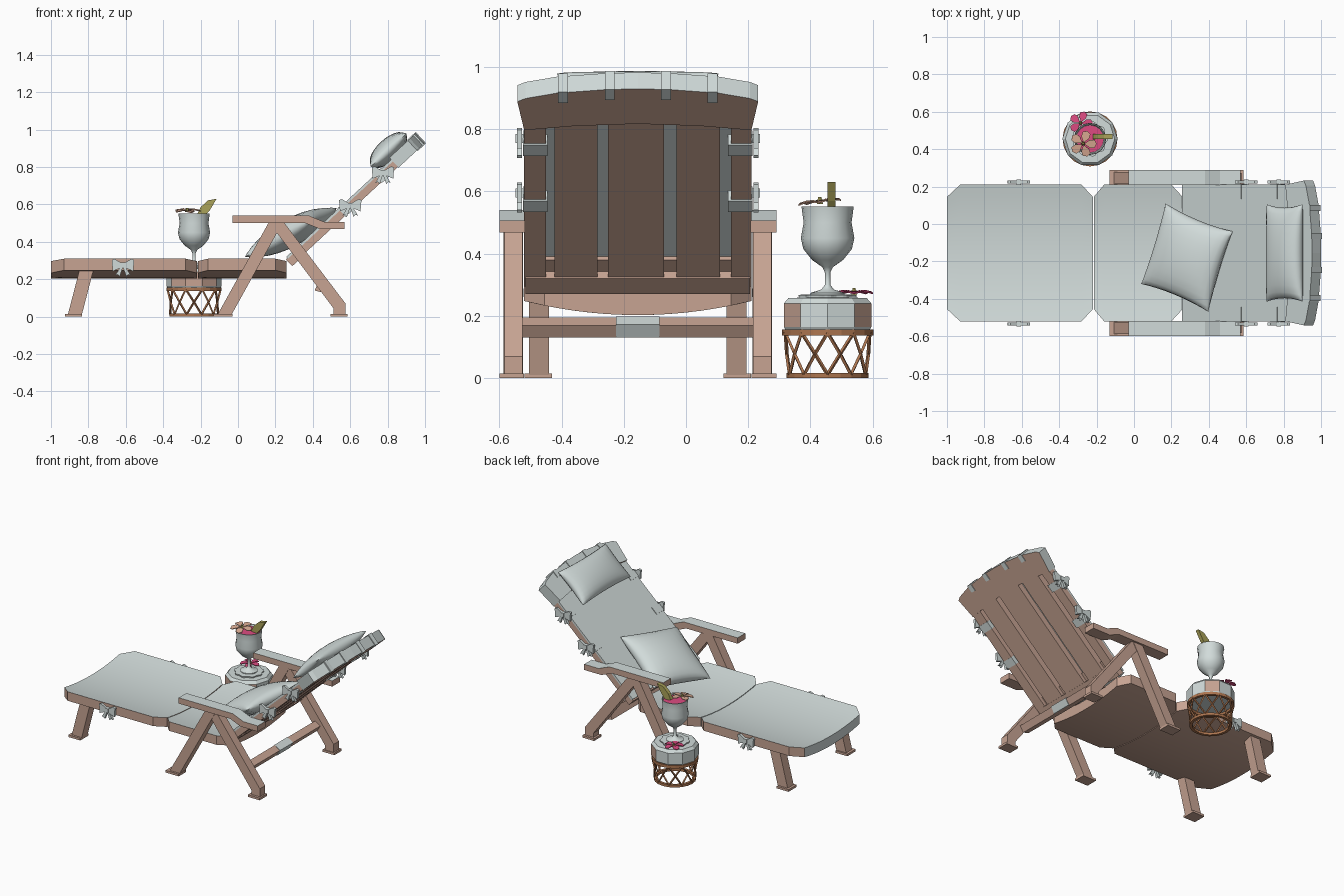
import bpy, bmesh, math
from mathutils import Vector, Matrix

if "Cube" in bpy.data.objects:
    bpy.data.objects.remove(bpy.data.objects["Cube"])


def colour(name, r, g, b):
    m = bpy.data.materials.new(name)
    m.diffuse_color = (r, g, b, 1)
    m.use_nodes = True
    m.node_tree.nodes["Principled BSDF"].inputs["Base Color"].default_value = m.diffuse_color
    return m


WHITE = colour("pale_cloth", 0.64, 0.71, 0.70)
WOOD = colour("wood", 0.57, 0.37, 0.29)
RATTAN = colour("rattan", 0.42, 0.18, 0.08)
PINK = colour("pink_petal", 0.72, 0.07, 0.22)
PEACH = colour("peach_petal", 0.72, 0.42, 0.30)
OLIVE = colour("yellow_green", 0.40, 0.36, 0.10)
Y0 = -0.155                                   # centre line of the lounger
U, N, P0 = Vector((0.733, 0, 0.68)), Vector((-0.68, 0, 0.733)), Vector((0.29, 0, 0.27))


def side(p, q, d):                            # x, z profile extruded across y
    return Vector((p, Y0 + d, q))


def back(u, y, v):                            # frame of the tilted backrest
    return P0 + U * u + N * v + Vector((0, Y0 + y, 0))


def finish(name, bm, mats, rule=None, smooth=None):
    bmesh.ops.recalc_face_normals(bm, faces=bm.faces)
    for f in bm.faces:
        if rule:
            f.material_index = rule(f.normal, f.calc_center_median())
    me = bpy.data.meshes.new(name)
    bm.to_mesh(me)
    bm.free()
    for m in mats:
        me.materials.append(m)
    ob = bpy.data.objects.new(name, me)
    bpy.context.collection.objects.link(ob)
    if smooth:
        bpy.ops.object.select_all(action='DESELECT')
        ob.select_set(True)
        bpy.context.view_layer.objects.active = ob
        bpy.ops.object.shade_smooth_by_angle(angle=math.radians(smooth))
    return ob


def add_prism(bm, pts, d0, d1, place):
    a = [bm.verts.new(place(p, q, d0)) for p, q in pts]
    b = [bm.verts.new(place(p, q, d1)) for p, q in pts]
    bm.faces.new(a)
    bm.faces.new(b[::-1])
    for i in range(len(pts)):
        j = (i + 1) % len(pts)
        bm.faces.new((a[i], b[i], b[j], a[j]))


def prism(name, pts, d0, d1, place, mats, rule=None):
    bm = bmesh.new()
    add_prism(bm, pts, d0, d1, place)
    return finish(name, bm, mats, rule)


def rect(a, b, c, d):
    return [(a, c), (b, c), (b, d), (a, d)]


def add_ring_loft(bm, rings, cap=True):
    rows = [[bm.verts.new(p) for p in r] for r in rings]
    n = len(rows[0])
    for a, b in zip(rows, rows[1:]):
        for i in range(n):
            j = (i + 1) % n
            bm.faces.new((a[i], a[j], b[j], b[i]))
    if cap:
        bm.faces.new(rows[0])
        bm.faces.new(rows[-1])


def lathe(name, profile, n, x, y, mats, rule=None, smooth=None, scallop=0.0):
    bm = bmesh.new()
    rings = []
    for r, z in profile:
        ring = []
        for i in range(n):
            t = math.tau * i / n
            s = r * (1 + scallop * math.cos(9 * t))
            ring.append((x + s * math.cos(t), y + s * math.sin(t), z))
        rings.append(ring)
    add_ring_loft(bm, rings)
    return finish(name, bm, mats, rule, smooth)


# Sagging bed panels with cut corners
def bed_panel(name, stations):
    bm = bmesh.new()
    n, rings = 14, []
    for x, w in stations:
        ys = [w * (2 * i / n - 1) for i in range(n + 1)]
        sag = [1 - (y / 0.365) ** 2 for y in ys]
        top = [Vector((x, Y0 + y, 0.31 - 0.04 * s)) for y, s in zip(ys, sag)]
        low = [Vector((x, Y0 + y, 0.248 - 0.045 * s)) for y, s in zip(ys, sag)]
        rings.append(top + low[::-1])
    add_ring_loft(bm, rings)
    finish(name, bm, [WHITE, WOOD],
           lambda nn, c: 0 if nn.z > 0.5 or nn.x < -0.9 else 1, 30)


bed_panel("foot_panel", [(-1, 0.30), (-0.93, 0.365), (-0.28, 0.365), (-0.22, 0.30)])
bed_panel("seat_panel", [(-0.215, 0.30), (-0.16, 0.365), (0.2, 0.365), (0.26, 0.30)])

# Legs, feet and armrests on both sides
for s, tag in ((-1, "right"), (1, "left")):
    prism("front_leg_" + tag, [(-0.91, 0.01), (-0.835, 0.01), (-0.77, 0.26), (-0.845, 0.26)],
          s * 0.285, s * 0.35, side, [WOOD])
    prism("forward_arm_leg_" + tag, [(-0.11, 0.01), (-0.035, 0.01), (0.24, 0.505), (0.165, 0.505)],
          s * 0.368, s * 0.432, side, [WOOD])
    prism("rear_arm_leg_" + tag, [(0.51, 0.01), (0.575, 0.01), (0.575, 0.07), (0.245, 0.505),
                                  (0.165, 0.505), (0.51, 0.045)],
          s * 0.371, s * 0.429, side, [WOOD])
    prism("front_foot_" + tag, rect(-0.925, -0.835, 0, 0.015), s * 0.275, s * 0.364, side, [WOOD])
    for nm, a, b in (("forward", -0.13, -0.03), ("rear", 0.495, 0.585)):
        prism(nm + "_foot_" + tag, rect(a, b, 0, 0.015), s * 0.366, s * 0.445, side, [WOOD])
    prism("armrest_" + tag, [(-0.03, 0.5), (0.36, 0.5), (0.44, 0.468), (0.57, 0.468), (0.57, 0.507),
                             (0.46, 0.507), (0.38, 0.54), (-0.03, 0.54)],
          s * 0.363, s * 0.445, side, [WOOD, WHITE], lambda n, c: 1 if n.z > 0.5 else 0)

# Crossbar with a worn pale patch
prism("crossbar", [(0.41, 0.14), (0.45, 0.13), (0.475, 0.17), (0.435, 0.195)],
      -0.37, 0.37, side, [WOOD])
prism("crossbar_patch", [(0.435, 0.198), (0.479, 0.172), (0.455, 0.13), (0.45, 0.13), (0.47, 0.17)],
      -0.07, 0.07, side, [WHITE])

# Backrest: five slats, rails, cloth
for i, (a, b) in enumerate(((-0.365, -0.295), (-0.268, -0.13), (-0.095, 0.085),
                            (0.125, 0.265), (0.3, 0.365))):
    prism("back_slat_%d" % (i + 1), rect(0.03, 0.85, a, b), 0.005, 0.045, back, [WOOD])
prism("back_lower_rail", rect(0, 0.075, -0.36, 0.36), 0, 0.05, back, [WOOD])
prism("back_inner_rail", rect(0.07, 0.13, -0.36, 0.36), 0.03, 0.047, back, [WOOD])
prism("back_cloth", rect(0.01, 0.86, -0.365, 0.365), 0.045, 0.058, back, [WHITE])

# Arched headpiece
arch = [(-0.365, 0.775), (-0.2, 0.795), (0, 0.805), (0.2, 0.795), (0.365, 0.775), (0.387, 0.91),
        (0.36, 0.925), (0.26, 0.95), (0.1, 0.967), (0, 0.97), (-0.1, 0.967), (-0.26, 0.95),
        (-0.36, 0.925), (-0.387, 0.91)]
prism("headpiece", [(u, y) for y, u in arch], 0, 0.072, back, [WOOD, WHITE],
      lambda n, c: 0 if n.dot(N) < -0.5 or n.dot(U) < -0.5 else 1)
for i, y in enumerate((-0.24, -0.09, 0.09, 0.24)):
    e = 0.974 - 0.25 * y * y
    prism("head_strap_%d" % (i + 1), rect(e - 0.05, e, y - 0.016, y + 0.016),
          -0.005, 0.077, back, [WHITE])


# Cloth bows along the sides, with straps behind the backrest
def bow(name, x, z, d):
    bm = bmesh.new()
    lobe = [(0.008, -0.012), (0.055, -0.032), (0.06, 0.028), (0.045, 0.034), (0.008, 0.012)]
    tail = [(0.0, -0.01), (0.014, -0.01), (0.042, -0.055), (0.028, -0.05), (0.018, -0.062)]
    for m in (-1, 1):
        for shape in (lobe, tail):
            add_prism(bm, [(x + m * p, z + q) for p, q in shape], d - 0.008, d + 0.008, side)
    add_prism(bm, rect(x - 0.012, x + 0.012, z - 0.014, z + 0.014), d - 0.013, d + 0.013, side)
    finish(name, bm, [WHITE])


for s, tag in ((-1, "right"), (1, "left")):
    for i, (x, z) in enumerate(((-0.615, 0.275), (0.6, 0.595), (0.775, 0.77))):
        bow("bow_%s_%d" % (tag, i + 1), x, z, s * 0.38)
    for i, u in enumerate((0.415, 0.68)):
        prism("strap_%s_%d" % (tag, i + 1), rect(u - 0.026, u + 0.026, s * 0.29, s * 0.369),
              0.0, 0.062, back, [WHITE])


# Pillows: inflated grids with pinched corners
def pillow(name, centre, a, b, thick):
    bm = bmesh.new()
    c = Vector(a).cross(Vector(b)).normalized()
    n = 12
    for sgn in (-1, 1):
        g = {}
        for i in range(n + 1):
            for j in range(n + 1):
                p, q = math.sin(math.pi * (i / n - 0.5)), math.sin(math.pi * (j / n - 0.5))
                h = sgn * thick * ((1 - p * p) * (1 - q * q)) ** 0.42
                p2, q2 = p * (0.93 + 0.07 * q * q), q * (0.93 + 0.07 * p * p)
                g[i, j] = bm.verts.new(Vector(centre) + Vector(a) * p2 / 2 + Vector(b) * q2 / 2 + c * h)
        for i in range(n):
            for j in range(n):
                bm.faces.new((g[i, j], g[i + 1, j], g[i + 1, j + 1], g[i, j + 1]))
    bmesh.ops.remove_doubles(bm, verts=bm.verts, dist=0.0005)
    finish(name, bm, [WHITE], None, 60)


pillow("seat_pillow", (0.283, -0.18, 0.45), (0.36, -0.15, 0.2), (0.13, 0.43, 0.06), 0.075)
pillow("head_pillow", back(0.8, 0, 0.105), U * 0.26, (0, 0.52, 0), 0.06)

# Side stool: cushion on a rattan lattice
TX, TY = -0.235, 0.455
lathe("stool_cushion", [(0.142, 0.155), (0.148, 0.165), (0.148, 0.24), (0.132, 0.258), (0.02, 0.26)],
      10, TX, TY, [WHITE, WOOD],
      lambda n, c: 1 if abs(n.z) < 0.4 and (n.y < -0.4 or n.x > 0.5 and n.y > 0.4) else 0)
lathe("scalloped_coaster", [(0.088, 0.259), (0.09, 0.268), (0.01, 0.27)], 54, TX, TY, [WHITE],
      scallop=0.06)


def add_rod(bm, a, b, r):
    d = (b - a).normalized()
    e = d.cross(Vector((0, 0, 1)))
    e = e.normalized()
    f = d.cross(e)
    ring = [e * r, f * r, -e * r, -f * r]
    add_ring_loft(bm, [[a + o for o in ring], [b + o for o in ring]])


def polar(r, t, z):
    return Vector((TX + r * math.cos(t), TY + r * math.sin(t), z))


bm = bmesh.new()
for k in range(10):
    t = math.tau * k / 10
    for s in (-1, 1):
        mid = polar(0.131, t + s * math.pi / 10, 0.078)
        add_rod(bm, polar(0.128, t, 0.012), mid, 0.006)
        add_rod(bm, mid, polar(0.142, t + s * math.pi / 5, 0.146), 0.006)
finish("stool_lattice", bm, [RATTAN])
for nm, r, z0, z1 in (("base", 0.132, 0, 0.017), ("top", 0.147, 0.138, 0.157)):
    bm = bmesh.new()
    loop = [(r, z0), (r, z1), (r - 0.018, z1), (r - 0.018, z0), (r, z0)]
    add_ring_loft(bm, [[polar(q, math.tau * i / 20, z) for i in range(20)] for q, z in loop], False)
    bmesh.ops.remove_doubles(bm, verts=bm.verts, dist=0.0001)
    finish("stool_%s_ring" % nm, bm, [RATTAN])

# Goblet with drink
lathe("goblet", [(0.055, 0.268), (0.055, 0.274), (0.02, 0.285), (0.009, 0.3), (0.009, 0.34),
                 (0.017, 0.357), (0.05, 0.38), (0.078, 0.415), (0.086, 0.45), (0.077, 0.5),
                 (0.084, 0.552), (0.079, 0.552), (0.074, 0.535), (0.02, 0.534)],
      16, TX, TY, [WHITE], None, 40)
lathe("drink", [(0.072, 0.53), (0.073, 0.54), (0.01, 0.541)], 16, TX, TY, [PINK])


# Five-petal flowers and fruit wedge
def flower(name, loc, size, tilt, mat):
    bm = bmesh.new()
    for k in range(5):
        m = Matrix.Translation(loc) @ Matrix.Rotation(tilt, 4, 'X') @ Matrix.Rotation(math.tau * k / 5, 4, 'Z')
        shape = [(0.08, 0), (0.5, -0.3), (0.85, -0.3), (1, 0), (0.85, 0.3), (0.5, 0.3)]
        add_prism(bm, [(p * size, q * size) for p, q in shape], 0, 0.004,
                  lambda p, q, d: m @ Vector((p, q, d + 0.012 * math.sin(3 * p / size))))
    finish(name, bm, [mat])
    lathe(name + "_centre", [(size * 0.16, loc[2]), (size * 0.08, loc[2] + 0.022)], 6,
          loc[0], loc[1], [OLIVE])


flower("stool_flower", (-0.285, 0.54, 0.268), 0.064, 0, PINK)
flower("glass_flower", (-0.272, 0.43, 0.56), 0.072, 0.12, PEACH)
prism("fruit_wedge", [(-0.22, 0.545), (-0.18, 0.535), (-0.15, 0.57), (-0.115, 0.63), (-0.16, 0.622),
                      (-0.2, 0.585)], 0.61, 0.635, side, [OLIVE])
